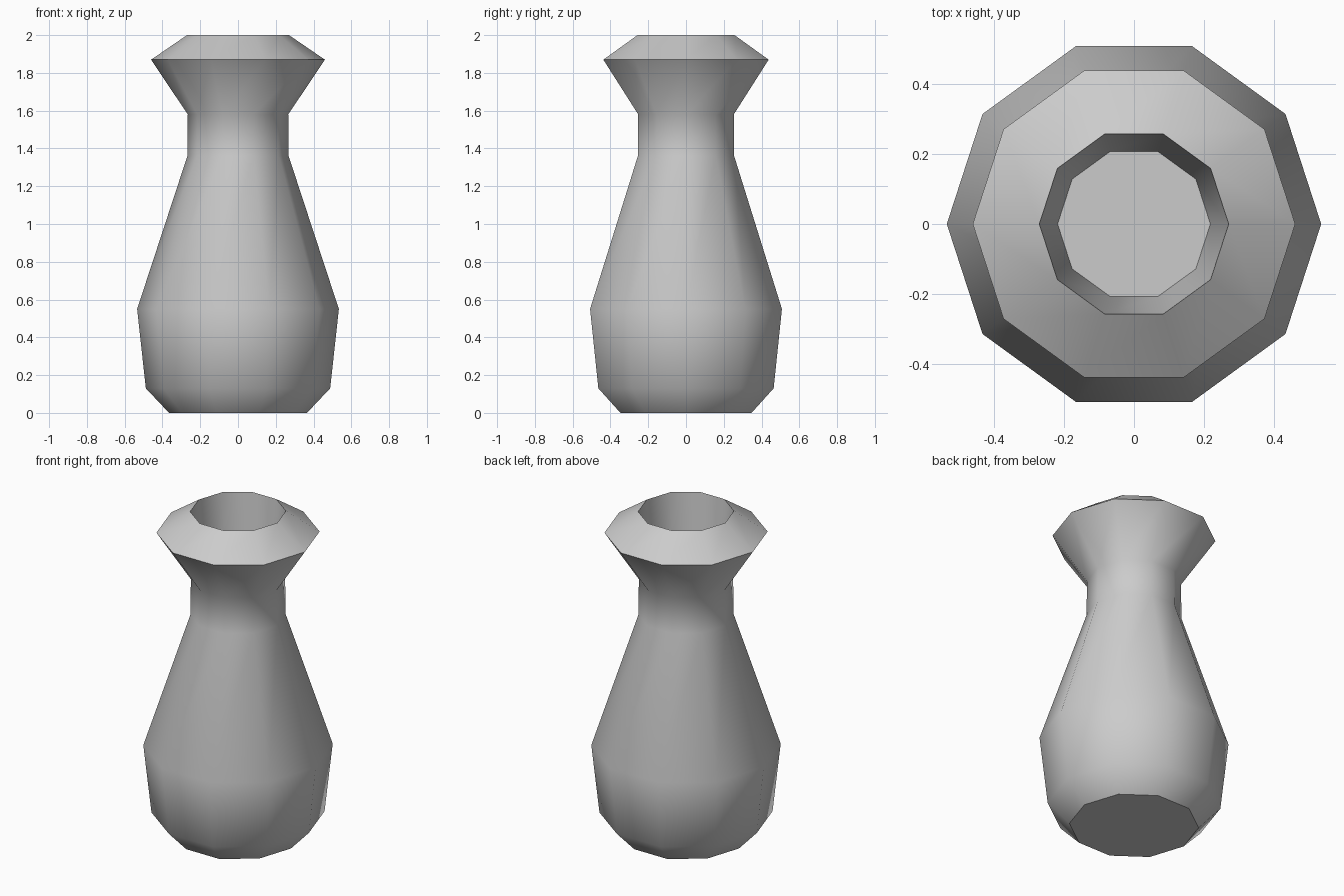
import bpy, bmesh, math

if "Cube" in bpy.data.objects:
    bpy.data.objects.remove(bpy.data.objects["Cube"])

SIDES = 10

# Profile from the base, up the outside, over the lip and down inside the neck
PROFILE = [
    (0.365, 0.0), (0.488, 0.13), (0.534, 0.55), (0.268, 1.36),
    (0.266, 1.58), (0.46, 1.87), (0.27, 2.0), (0.218, 1.4),
]


def lathe(name, profile, sides):
    bm = bmesh.new()
    rings = []
    for r, z in profile:
        angles = [2 * math.pi * i / sides for i in range(sides)]
        rings.append([bm.verts.new((r * math.cos(a), r * math.sin(a), z)) for a in angles])
    for low, high in zip(rings, rings[1:]):
        for i in range(sides):
            j = (i + 1) % sides
            bm.faces.new((low[i], low[j], high[j], high[i]))
    # Flat base and flat floor inside the neck
    bm.faces.new(rings[0][::-1])
    bm.faces.new(rings[-1])
    mesh = bpy.data.meshes.new(name)
    bm.to_mesh(mesh)
    bm.free()
    obj = bpy.data.objects.new(name, mesh)
    bpy.context.collection.objects.link(obj)
    return obj


# Vase, smooth around the body with sharp lip and base edges
vase = lathe("vase", PROFILE, SIDES)
bpy.context.view_layer.objects.active = vase
vase.select_set(True)
bpy.ops.object.shade_smooth_by_angle(angle=math.radians(40))
